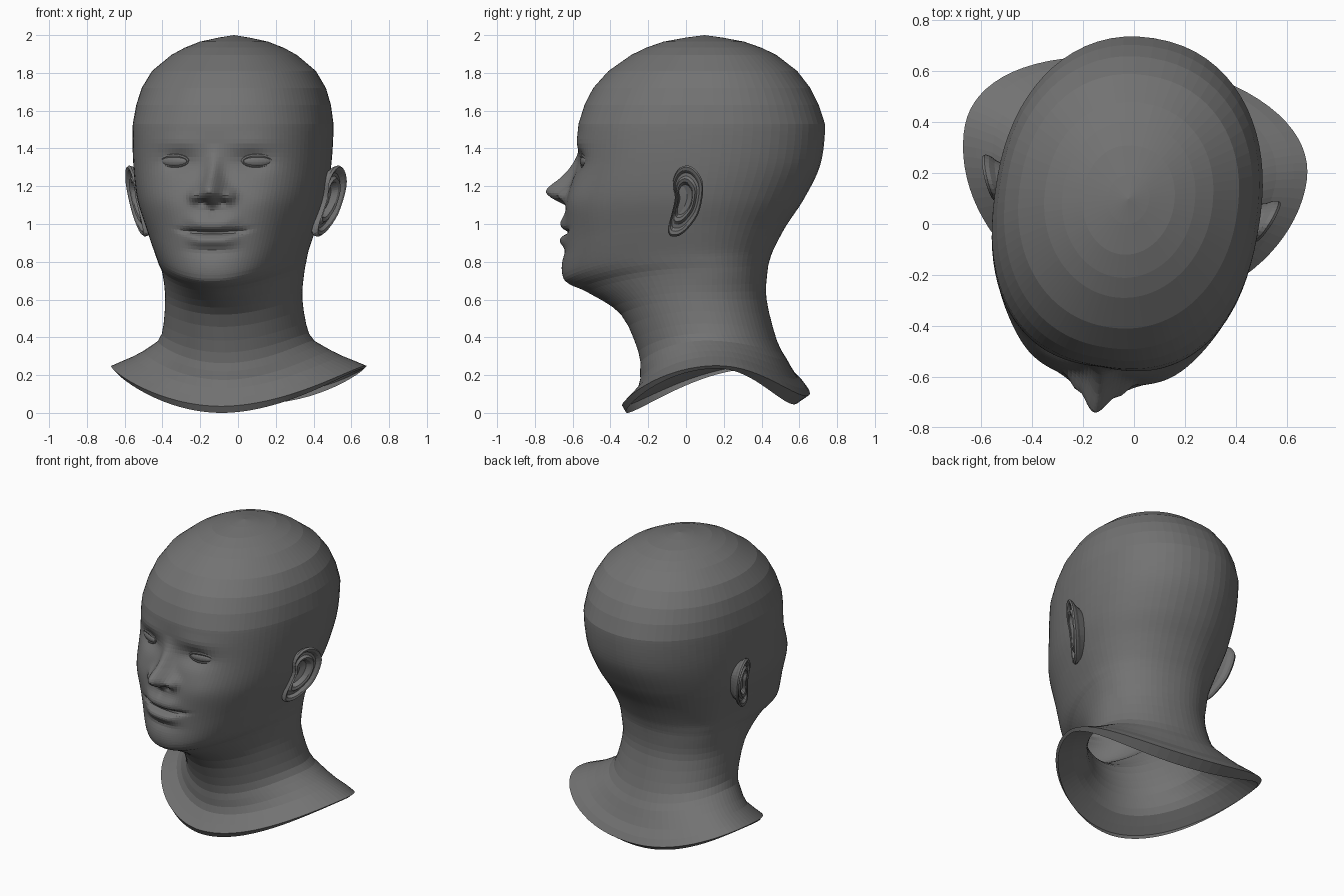
import bpy, bmesh, math
from mathutils import Matrix, Vector
from mathutils.bvhtree import BVHTree

if "Cube" in bpy.data.objects:
    bpy.data.objects.remove(bpy.data.objects["Cube"])

# the whole bust is turned a little towards -x
TURN = Matrix.Translation((-0.037, 0, 0)) @ Matrix.Rotation(math.radians(-9), 4, 'Z')

grey = bpy.data.materials.new("dark_grey")
grey.diffuse_color = (.17, .17, .17, 1)
grey.use_nodes = True
grey.node_tree.nodes["Principled BSDF"].inputs["Base Color"].default_value = grey.diffuse_color


def catmull(a, b, c, d, t):
    return [0.5 * (2 * q + (r - p) * t + (2 * p - 5 * q + 4 * r - s) * t * t
                   + (3 * q - p - 3 * r + s) * t ** 3) for p, q, r, s in zip(a, b, c, d)]


def gauss(x, z, cx, cz, sx, sz):
    return math.exp(-((x - cx) / sx) ** 2 - ((z - cz) / sz) ** 2)


def lerp_table(table, z):
    for (z0, v0), (z1, v1) in zip(table, table[1:]):
        if z0 <= z <= z1:
            t = (z - z0) / (z1 - z0)
            return v0 + (v1 - v0) * t
    return 0.0


def loft(rings, close_end=False):
    bm = bmesh.new()
    rows = [[bm.verts.new(p) for p in ring] for ring in rings]
    n = len(rows[0])
    for a, b in zip(rows, rows[1:]):
        for i in range(n):
            j = (i + 1) % n
            bm.faces.new((a[i], a[j], b[j], b[i]))
    if close_end:
        bm.faces.new(rows[-1])
    bmesh.ops.remove_doubles(bm, verts=bm.verts, dist=1e-5)
    bmesh.ops.recalc_face_normals(bm, faces=bm.faces)
    return bm


def finish(bm, name):
    bm.transform(TURN)
    mesh = bpy.data.meshes.new(name)
    bm.to_mesh(mesh)
    bm.free()
    mesh.materials.append(grey)
    obj = bpy.data.objects.new(name, mesh)
    bpy.context.collection.objects.link(obj)
    return obj


# profiles from collar rim to crown: front (y, z), side (x, y, z), back (y, z), roundness
front = [(-.315, 0), (-.335, .035), (-.25, .13), (-.24, .22), (-.25, .32), (-.345, .52),
         (-.53, .64), (-.62, .68), (-.655, .73), (-.645, .88), (-.63, 1.10), (-.575, 1.33),
         (-.565, 1.53), (-.535, 1.63), (-.49, 1.72), (-.41, 1.81), (-.29, 1.895),
         (-.12, 1.965), (.1, 2.0)]
side = [(.665, .27, .235), (.68, .27, .25), (.56, .25, .30), (.45, .20, .36), (.39, .15, .42),
        (.362, .10, .60), (.372, .10, .74), (.385, .08, .80), (.40, .06, .86), (.44, .05, .98),
        (.49, .05, 1.14), (.515, .07, 1.33), (.522, .09, 1.53), (.508, .1, 1.63),
        (.482, .1, 1.72), (.43, .1, 1.81), (.33, .1, 1.895), (.18, .1, 1.965), (0, .1, 2.0)]
back = [(.58, .045), (.645, .09), (.58, .18), (.53, .28), (.48, .38), (.425, .60), (.43, .75),
        (.445, .82), (.47, .88), (.53, .99), (.63, 1.14), (.715, 1.32), (.738, 1.53),
        (.705, 1.63), (.66, 1.72), (.59, 1.81), (.48, 1.895), (.31, 1.965), (.1, 2.0)]
power = [1.9, 1.9, 1.9, 2, 2, 2, 1.9, 2, 2.1, 2.25, 2.4, 2.5, 2.4, 2.3, 2.2, 2.1, 2, 2, 2]
steps = [1, 2, 2, 2, 3, 4, 3, 4, 10, 18, 18, 9, 1, 1, 1, 1, 2, 2]

keys = [[*f, *s, *b, p] for f, s, b, p in zip(front, side, back, power)]
sections = []
for i, count in enumerate(steps):
    a, d = keys[max(i - 1, 0)], keys[min(i + 2, len(keys) - 1)]
    sections += [catmull(a, keys[i], keys[i + 1], d, k / count) for k in range(count)]
sections.append(keys[-1])

# how far the nose stands out by height
NOSE = [(1.08, 0), (1.10, .018), (1.125, .072), (1.145, .112), (1.165, .134), (1.185, .138),
        (1.21, .115), (1.24, .082), (1.28, .052), (1.33, .026), (1.37, .010), (1.42, 0)]


def relief(x, z):
    """Forward push of the facial features."""
    x = abs(x)
    width = .042 + .030 * gauss(0, z, 0, 1.15, 1, .07)
    d = lerp_table(NOSE, z) * math.exp(-(x / width) ** 2)
    d += .030 * gauss(x, z, .095, 1.148, .030, .036)           # nostril wings
    d -= .022 * gauss(x, z, .05, 1.115, .022, .014)            # nostrils
    d -= .036 * gauss(x, z, .19, 1.33, .10, .058)              # eye sockets
    d += .008 * gauss(x, z, .20, 1.43, .14, .045)              # brows
    d += .014 * gauss(x, z, .28, 1.13, .11, .10)               # cheeks
    smile = .952 + .5 * x * x
    lip = math.exp(-(x / .125) ** 4)
    d += .028 * lip * gauss(0, z, 0, smile + .050, 1, .042)    # upper lip
    d += .028 * lip * gauss(0, z, 0, smile - .042, 1, .036)    # lower lip
    d -= .034 * math.exp(-(x / .165) ** 4) * gauss(0, z, 0, smile, 1, .015)  # mouth line
    d -= .010 * gauss(x, z, 0, .86, .12, .03)                  # fold above chin
    d += .008 * gauss(x, z, 0, .78, .11, .06)                  # chin
    d -= .007 * gauss(x, z, 0, 1.06, .018, .03)                # groove under nose
    return d


COLS = 52
half = [math.pi * (k / COLS) ** 1.7 for k in range(COLS + 1)]
angles = half + [-a for a in reversed(half[1:-1])]
rings = []
for fy, fz, sx, sy, sz, by, bz, n in sections:
    ring = []
    for a in angles:
        s, c = math.sin(a), math.cos(a)
        ey, ez, e = (fy, fz, 2 / n) if c > 0 else (by, bz, 2 / 2.15)
        x = math.copysign(sx * abs(s) ** e, s)
        y = sy + (ey - sy) * abs(c) ** e
        z = sz + (ez - sz) * c * c
        if y < -.15:
            y -= relief(x, z)
        ring.append((x, y, z))
    rings.append(ring)
head = loft(rings)
surface = BVHTree.FromBMesh(head)
finish(head, "head_and_neck")

# ear outline in (y, z), front root first
outline = [(.02, 1.14), (.01, 1.22), (.04, 1.285), (.09, 1.31), (.14, 1.29), (.18, 1.23),
           (.18, 1.15), (.15, 1.05), (.09, .975), (.035, .937), (-.015, .94), (-.02, .99),
           (.0, 1.06)]
N = len(outline)
smooth = [catmull(*[outline[(i + o) % N] for o in (-1, 0, 1, 2)], k / 3)
          for i in range(N) for k in range(3)]
# each ear layer: scale towards the ear canal, outward offset
layers = [(.72, -.09), (.86, -.04), (.97, -.022), (1.0, -.006), (.95, .006), (.86, .002),
          (.78, -.016), (.68, -.014), (.60, .002), (.50, -.004), (.42, -.035), (.15, -.045)]


def ear(sign, name):
    cy, cz = .065, 1.135
    rows = []
    for scale, out in layers:
        row = []
        for y, z in smooth:
            y, z = cy + (y - cy) * scale, cz + (z - cz) * scale
            row.append((sign * (.518 + .42 * (y - .04) + .17 * (z - 1.15) + out), y, z))
        rows.append(row)
    finish(loft(rows, True), name)


def eye(sign, label):
    x, z = sign * .222, 1.332
    hit = surface.ray_cast(Vector((x, -2, z)), Vector((0, 1, 0)))[0]
    place = Matrix.Translation(hit) @ Matrix.Rotation(sign * math.radians(18), 4, 'Z')
    # eyeball
    bm = bmesh.new()
    bmesh.ops.create_uvsphere(bm, u_segments=20, v_segments=12, radius=1)
    bm.transform(place @ Matrix.Diagonal((.076, .020, .028, 1)))
    finish(bm, label + "_eyeball")
    # eyelid rim, almond shaped
    rows = []
    for k in range(29):
        a = 2 * math.pi * k / 28
        thick = .012 if math.sin(a) > 0 else .007
        row = []
        for j in range(8):
            b = 2 * math.pi * j / 8
            r = thick * math.cos(b)
            row.append(place @ Vector(((.078 + r) * math.cos(a),
                                       -.006 + .010 * math.sin(b) + .010 * math.cos(a) ** 2,
                                       (.029 + r) * math.sin(a))))
        rows.append(row)
    finish(loft(rows), label + "_eyelids")


for sign, label in ((1, "left"), (-1, "right")):
    ear(sign, label + "_ear")
    eye(sign, label)
